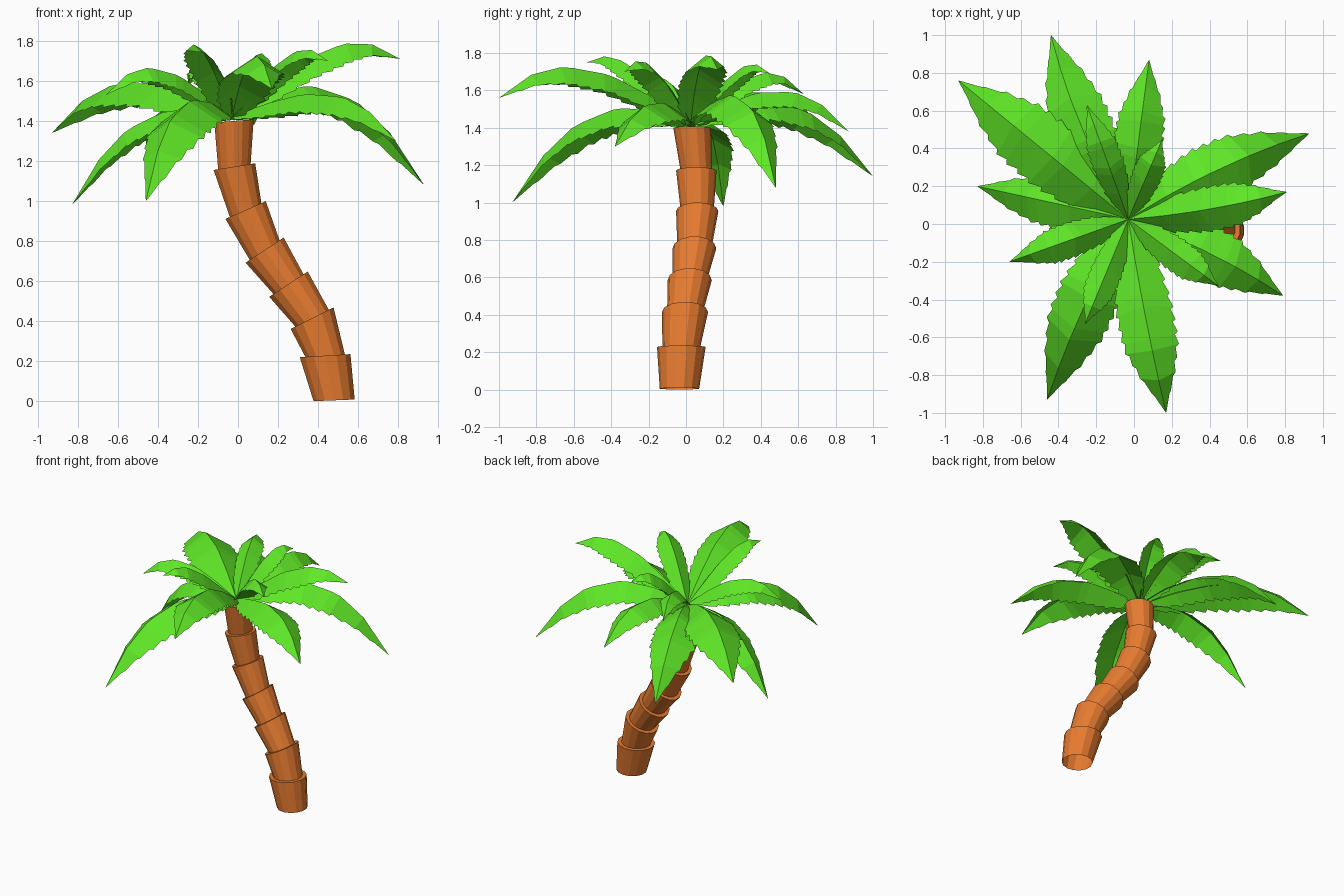
import bpy, bmesh, math
from mathutils import Vector

if "Cube" in bpy.data.objects:
    bpy.data.objects.remove(bpy.data.objects["Cube"])


def material(name, rgb):
    m = bpy.data.materials.new(name)
    m.diffuse_color = (*rgb, 1)
    m.use_nodes = True
    m.node_tree.nodes["Principled BSDF"].inputs["Base Color"].default_value = m.diffuse_color
    return m


BARK = material("bark", (0.80, 0.20, 0.03))
GREEN = material("leaf_green", (0.115, 0.80, 0.02))


def finish(bm, name, mat):
    me = bpy.data.meshes.new(name)
    bm.to_mesh(me)
    bm.free()
    me.materials.append(mat)
    ob = bpy.data.objects.new(name, me)
    bpy.context.collection.objects.link(ob)
    return ob


# Trunk: stacked flaring sections, each joint = (centre, slope of ring in x, flared radius)
SIDES = 14
JOINTS = [((0.48, -0.035, 0.005), 0.04, 0.127),
          ((0.435, -0.025, 0.228), 0.06, 0.130),
          ((0.37, -0.005, 0.415), 0.50, 0.123),
          ((0.252, 0.02, 0.585), 0.66, 0.118),
          ((0.133, 0.045, 0.755), 0.66, 0.117),
          ((0.038, 0.06, 0.955), 0.44, 0.113),
          ((-0.018, 0.055, 1.172), 0.16, 0.108),
          ((-0.02, 0.033, 1.40), 0.08, 0.101)]


def ring(bm, centre, slope, r):
    u = Vector((1, 0, slope)).normalized()
    v = Vector((0, 1, 0))
    return [bm.verts.new(Vector(centre) + r * (math.cos(a) * u + math.sin(a) * v))
            for a in (2 * math.pi * (i + 0.5) / SIDES for i in range(SIDES))]


# one continuous stepped tube, open underneath
bm = bmesh.new()
rings = []
for n, (c, slope, r) in enumerate(JOINTS):
    if n:
        rings.append(ring(bm, c, slope, r))
    if n < len(JOINTS) - 1:
        rings.append(ring(bm, c, slope, r * (0.78 if n else 0.83)))
for a, b in zip(rings, rings[1:]):
    for i in range(SIDES):
        j = (i + 1) % SIDES
        bm.faces.new((a[i], a[j], b[j], b[i]))
bm.faces.new(rings[-1])
finish(bm, "trunk", BARK)


# Leaves: folded blades with a faceted midrib and saw-toothed edges
CROWN = Vector((-0.03, 0.025, 1.42))
STATIONS = (0, 0.2, 0.42, 0.66, 0.83, 1.0)
WIDTHS = (0.18, 0.80, 1.0, 0.97, 0.62, 0.0)
TEETH = 13


def leaf(name, tip, zmid, half, bow, droop):
    tip = Vector(tip)
    b = 2 * (CROWN.z + tip.z - 2 * zmid)
    a = tip.z - CROWN.z - b
    flat = Vector((tip.x - CROWN.x, tip.y - CROWN.y, 0)).normalized()
    side = Vector((-flat.y, flat.x, 0))

    def rib(t):
        p = CROWN.lerp(tip, t) + side * bow * 4 * t * (1 - t)
        p.z = CROWN.z + a * t + b * t * t + 0.5 * t * (1 - t) * (t - 0.5)
        return p

    def frame(t):
        # midrib point, width and normal, linear between stations
        k = max(i for i in range(5) if STATIONS[i] <= t)
        f = (t - STATIONS[k]) / (STATIONS[k + 1] - STATIONS[k])
        p = rib(STATIONS[k]).lerp(rib(STATIONS[k + 1]), f)
        w = WIDTHS[k] + (WIDTHS[k + 1] - WIDTHS[k]) * f
        d = rib(min(t + 0.05, 1)) - rib(max(t - 0.05, 0))
        return p, w * half, d.cross(side).normalized()

    # two edge points per tooth: notch, then point
    cuts = []
    for i in range(TEETH):
        cuts += [(i / TEETH, 0.92), ((i + 0.8) / TEETH, 1.04)]
    cuts.append((1.0, 1.0))

    bm = bmesh.new()
    rows = []
    for t, k in cuts:
        p, w, nrm = frame(t)
        mid = bm.verts.new(p)
        if t == 1:
            rows.append((mid, mid, mid))
        else:
            off = -nrm * w * k * droop
            rows.append((bm.verts.new(p + side * w * k + off), mid,
                         bm.verts.new(p - side * w * k + off)))
    for r, s in zip(rows, rows[1:]):
        for i, j in ((0, 1), (1, 2)):
            bm.faces.new(list(dict.fromkeys((r[i], r[j], s[j], s[i]))))
    finish(bm, name, GREEN)


# tip, height of midrib halfway, half width, sideways bow
OUTER = [((-0.93, 0.76, 1.34), 1.60, 0.18, 0), ((-0.44, 1.0, 1.14), 1.54, 0.165, 0.04),
         ((0.08, 0.87, 1.38), 1.60, 0.13, 0), ((0.93, 0.48, 1.08), 1.57, 0.155, 0.035),
         ((0.79, -0.38, 1.30), 1.54, 0.145, 0.03), ((0.17, -1.0, 1.56), 1.71, 0.15, -0.01),
         ((-0.46, -0.93, 1.0), 1.49, 0.165, -0.025), ((-0.83, 0.2, 0.98), 1.43, 0.13, 0)]
INNER = [((0.81, 0.17, 1.71), 1.74, 0.12, -0.02), ((0.45, -0.33, 1.70), 1.70, 0.09, 0),
         ((-0.26, -0.53, 1.75), 1.70, 0.085, 0), ((-0.66, -0.2, 1.53), 1.65, 0.095, 0),
         ((-0.25, 0.63, 1.58), 1.67, 0.085, 0), ((0.15, 0.45, 1.69), 1.68, 0.08, 0)]

for i, spec in enumerate(OUTER):
    leaf(f"outer_leaf_{i + 1}", *spec, 0.65)
for i, spec in enumerate(INNER):
    leaf(f"inner_leaf_{i + 1}", *spec, 0.8)
